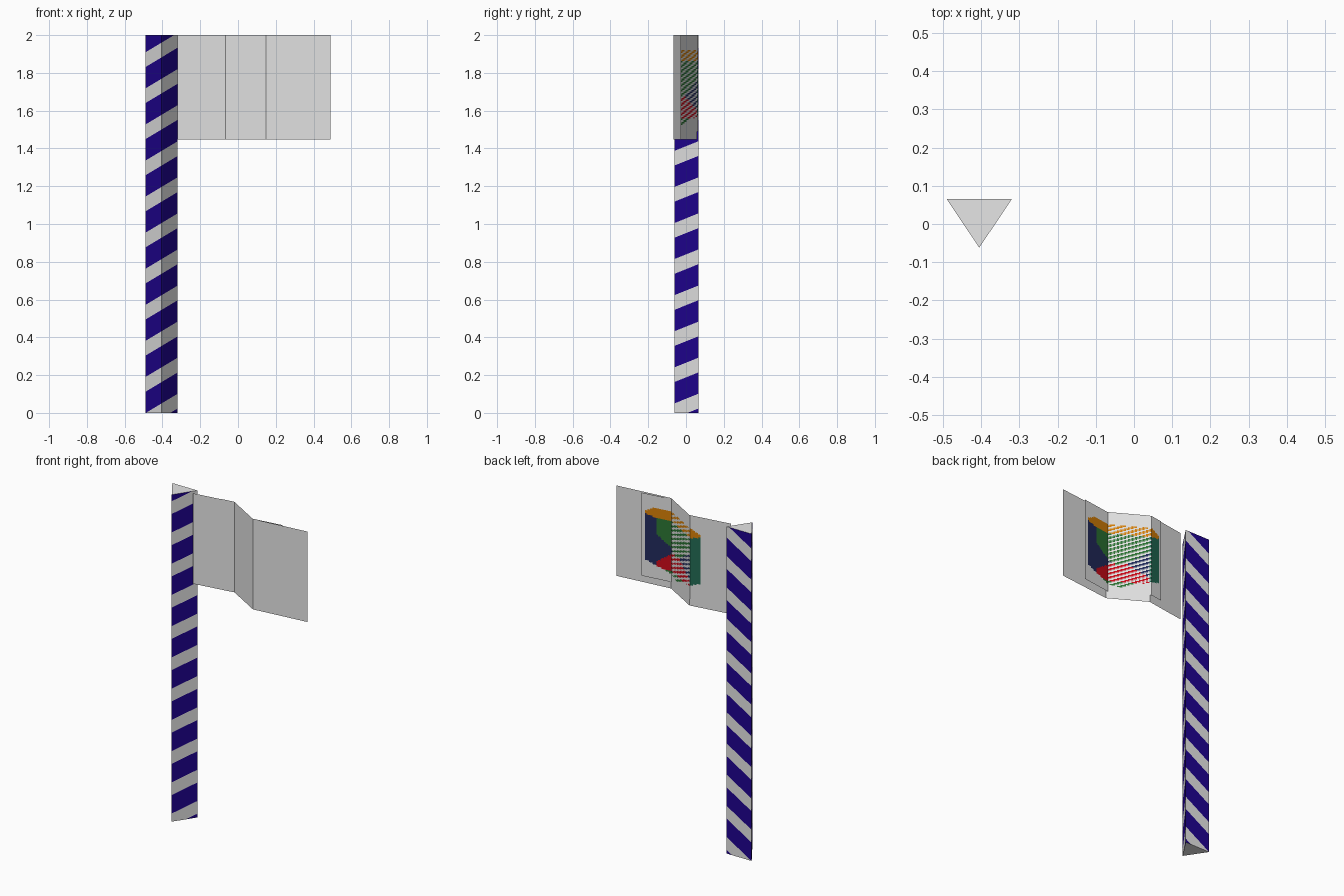
import bpy
import bmesh
from mathutils import Vector

cube = bpy.data.objects.get("Cube")
if cube:
    bpy.data.objects.remove(cube, do_unlink=True)


def material(name, r, g, b):
    mat = bpy.data.materials.new(name)
    mat.use_nodes = True
    mat.diffuse_color = (r, g, b, 1)
    mat.node_tree.nodes["Principled BSDF"].inputs["Base Color"].default_value = (r, g, b, 1)
    return mat


GREY = material("light grey", 0.79, 0.79, 0.79)
BLUE = material("stripe blue", 0.014, 0.001, 0.28)
NAVY = material("navy", 0.016, 0.024, 0.11)
GREEN = material("green", 0.025, 0.18, 0.034)
TEAL = material("teal", 0.016, 0.15, 0.09)
ORANGE = material("orange", 0.7, 0.22, 0.002)
RED = material("red", 0.62, 0.003, 0.01)


def finish(bm, name, mats):
    mesh = bpy.data.meshes.new(name)
    bm.to_mesh(mesh)
    bm.free()
    for mat in mats:
        mesh.materials.append(mat)
    obj = bpy.data.objects.new(name, mesh)
    bpy.context.collection.objects.link(obj)
    return obj


# Triangular pole, cut along slanted planes so the stripes are real faces
SLOPE, PERIOD, BLUE_WIDTH, START = 0.6, 0.191, 0.113, 0.293
bm = bmesh.new()
base = bm.faces.new([bm.verts.new((x, y, 0)) for x, y in
                     ((-0.49, 0.065), (-0.32, 0.065), (-0.405, -0.062))])
top = bmesh.ops.extrude_face_region(bm, geom=[base], use_keep_orig=True)["geom"]
bmesh.ops.translate(bm, vec=(0, 0, 2),
                    verts=[v for v in top if isinstance(v, bmesh.types.BMVert)])
for i in range(-1, 12):
    for level in (START + i * PERIOD, START + i * PERIOD + BLUE_WIDTH):
        bmesh.ops.bisect_plane(bm, geom=bm.verts[:] + bm.edges[:] + bm.faces[:],
                               plane_co=(0, 0, level), plane_no=(-SLOPE, 0, 1))
bmesh.ops.recalc_face_normals(bm, faces=bm.faces[:])
for face in bm.faces:
    c = face.calc_center_median()
    phase = (c.z - SLOPE * c.x - START) % PERIOD
    face.material_index = int(abs(face.normal.z) < 0.5 and phase < BLUE_WIDTH)
finish(bm, "striped_pole", [GREY, BLUE])

# Folded flag path in plan
FOLDS = [Vector(p) for p in ((-0.32, 0.02), (-0.065, 0.059), (0.147, -0.065), (0.49, -0.027))]


def folded_sheet(path, bottom, top, rows):
    """Vertical sheet that follows a path in plan."""
    bm = bmesh.new()
    cols = [[bm.verts.new((p.x, p.y, bottom + (top - bottom) * r / rows))
             for r in range(rows + 1)] for p in path]
    for a, b in zip(cols, cols[1:]):
        for r in range(rows):
            bm.faces.new((b[r], a[r], a[r + 1], b[r + 1]))
    return bm


finish(folded_sheet(FOLDS, 1.447, 2, 1), "flag", [GREY])


# Emblem panel: finely divided sheet just behind the flag
def emblem_colour(x, z):
    """Index into the panel materials."""
    side = (x - 0.083) / 0.218
    s = abs(side)
    if s > 1 or z > 1.92 - 0.1 * max(0, s - 0.75) or z < 1.52 + 0.075 * s:
        return 0
    if z > 1.862 + 0.05 * max(0, s - 0.7):
        return 1
    if s < 0.67 and (z > 1.76 - 0.15 * (0.67 - s) or z < 1.56):
        return 2
    if s < 0.67 and z < 1.7 - 0.15 * s:
        return 3
    return 5 if side < -0.67 else 4


ROWS, COLS = 60, 24
shift = Vector((-0.008, 0.0055))
ends = [FOLDS[0].lerp(FOLDS[1], 0.69) + shift, FOLDS[1] + shift, FOLDS[2] + shift,
        FOLDS[2].lerp(FOLDS[3], 0.52) + Vector((0, 0.012))]
path = ends[:1]
for a, b in zip(ends, ends[1:]):
    path += [a.lerp(b, i / COLS) for i in range(1, COLS + 1)]
bm = folded_sheet(path, 1.49, 1.998, ROWS)
for i, face in enumerate(bm.faces):
    col, row = divmod(i, ROWS)
    # the middle leaf is printed as a diagonal hatch, the outer leaves are solid
    if col // COLS != 1 or (2 * row + col) % 6 < 3:
        c = face.calc_center_median()
        face.material_index = emblem_colour(c.x, c.z)
finish(bm, "flag_emblem", [GREY, ORANGE, GREEN, RED, NAVY, TEAL])
